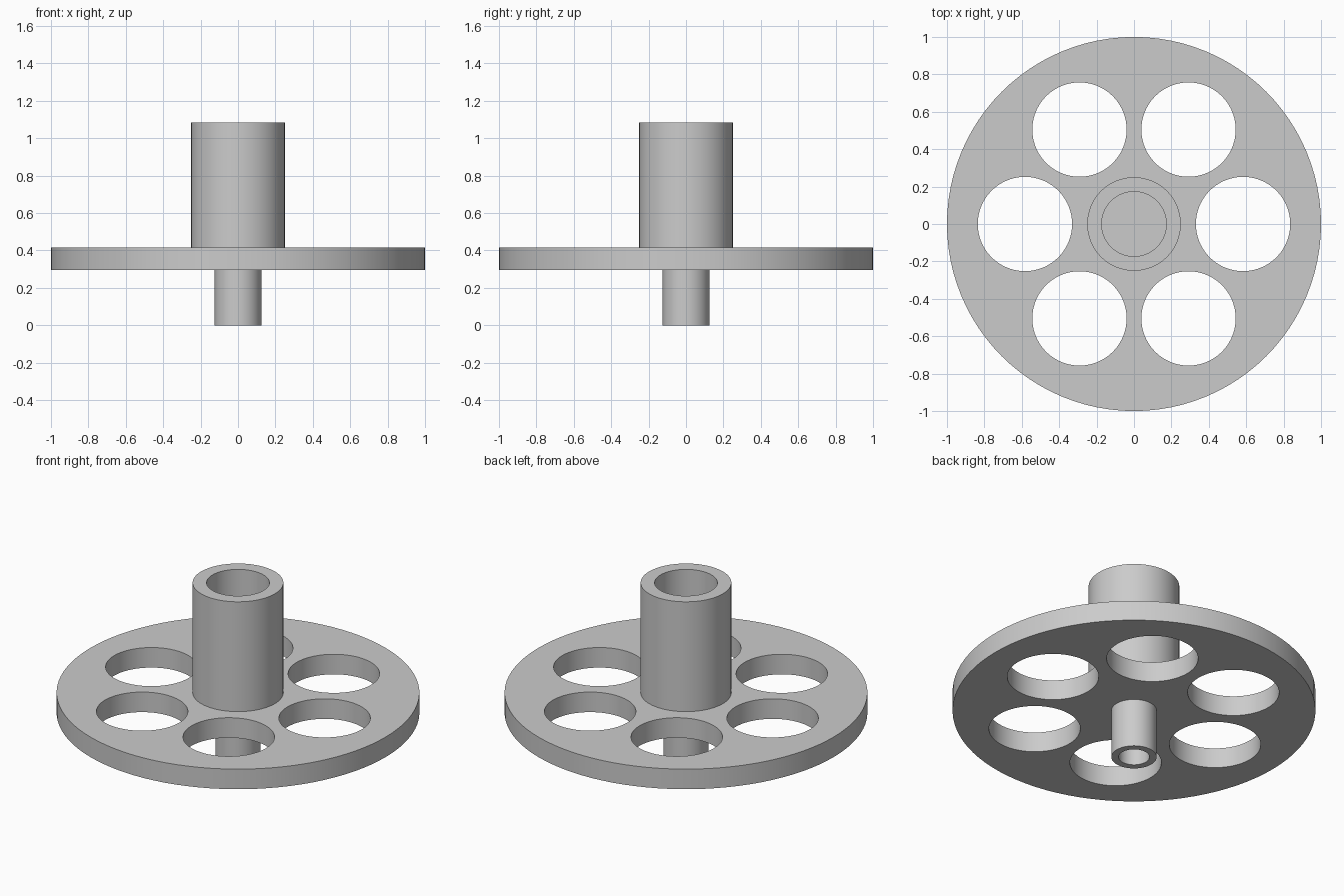
import bpy, bmesh
from math import cos, sin, tau, radians

SIDES = 96
DISC_BOTTOM, DISC_TOP = 0.295, 0.417

cube = bpy.data.objects.get("Cube")
if cube:
    bpy.data.objects.remove(cube, do_unlink=True)

grey = bpy.data.materials.new("plain grey")
grey.use_nodes = True
colour = (0.6, 0.6, 0.6, 1)
grey.diffuse_color = colour
grey.node_tree.nodes["Principled BSDF"].inputs["Base Color"].default_value = colour


def add_object(name, bm):
    bmesh.ops.recalc_face_normals(bm, faces=bm.faces)
    mesh = bpy.data.meshes.new(name)
    bm.to_mesh(mesh)
    bm.free()
    mesh.materials.append(grey)
    obj = bpy.data.objects.new(name, mesh)
    bpy.context.collection.objects.link(obj)
    return obj


def cylinder(bm, radius, z0, z1, x=0, y=0):
    rim = [bm.verts.new((x + radius * cos(tau * i / SIDES),
                         y + radius * sin(tau * i / SIDES), z0)) for i in range(SIDES)]
    base = bm.faces.new(rim)
    top = bmesh.ops.extrude_face_region(bm, geom=[base])["geom"]
    moved = [v for v in top if isinstance(v, bmesh.types.BMVert)]
    bmesh.ops.translate(bm, verts=moved, vec=(0, 0, z1 - z0))


def lathe(name, profile):
    """Turn a closed (radius, z) outline around the z axis."""
    bm = bmesh.new()
    verts = [bm.verts.new((r, 0, z)) for r, z in profile]
    edges = [bm.edges.new(pair) for pair in zip(verts, verts[1:])]
    bmesh.ops.spin(bm, geom=verts + edges, cent=(0, 0, 0), axis=(0, 0, 1),
                   angle=tau, steps=SIDES, use_merge=True)
    bmesh.ops.remove_doubles(bm, verts=bm.verts, dist=0.0001)
    return add_object(name, bm)


def smooth(obj):
    bpy.ops.object.select_all(action='DESELECT')
    obj.select_set(True)
    bpy.context.view_layer.objects.active = obj
    bpy.ops.object.shade_smooth_by_angle(angle=radians(30))


# Flat disc pierced by a ring of six round holes
bm = bmesh.new()
cylinder(bm, 1.0, DISC_BOTTOM, DISC_TOP)
disc = add_object("disc", bm)

bm = bmesh.new()
for i in range(6):
    a = tau * i / 6
    cylinder(bm, 0.252, 0.2, 0.5, 0.583 * cos(a), 0.583 * sin(a))
cutter = add_object("hole_cutter", bm)
cutter.hide_render = True

cut = disc.modifiers.new("holes", 'BOOLEAN')
cut.object = cutter
cut.solver = 'EXACT'
bpy.context.view_layer.objects.active = disc
bpy.ops.object.modifier_apply(modifier=cut.name)
bpy.data.objects.remove(cutter, do_unlink=True)

# Wide hollow hub above, narrow hollow stem below
hub = lathe("hub", [(0.25, DISC_TOP), (0.25, 1.085), (0.173, 1.085), (0.173, DISC_TOP)])
stem = lathe("stem", [(0.125, DISC_BOTTOM), (0.125, 0), (0.085, 0), (0.085, DISC_BOTTOM)])

for part in (disc, hub, stem):
    smooth(part)
